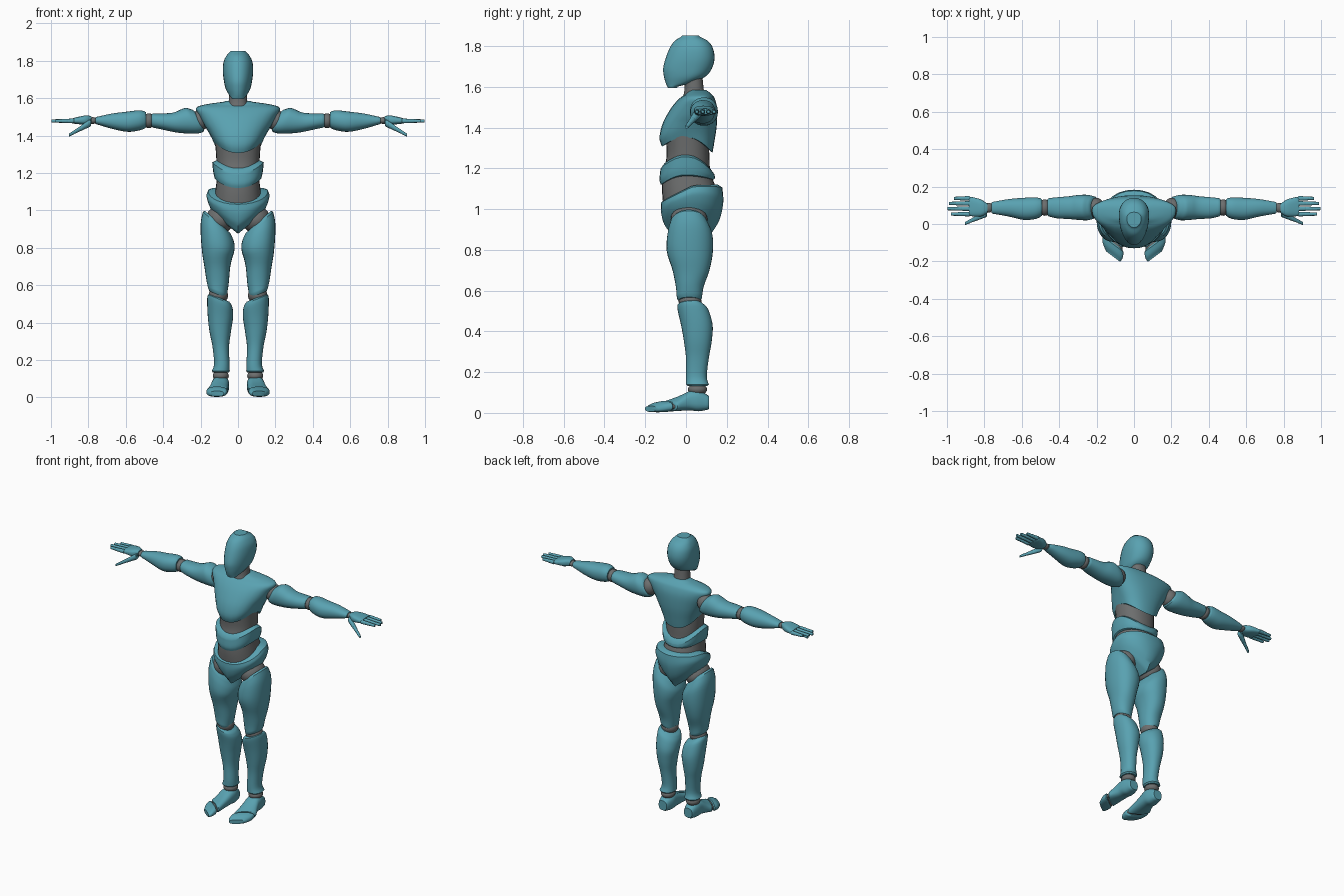
import bpy, bmesh, math
from mathutils import Vector

if "Cube" in bpy.data.objects:
    bpy.data.objects.remove(bpy.data.objects["Cube"], do_unlink=True)


def material(name, rgb):
    m = bpy.data.materials.new(name)
    m.use_nodes = True
    m.diffuse_color = (*rgb, 1)
    m.node_tree.nodes["Principled BSDF"].inputs["Base Color"].default_value = (*rgb, 1)
    return m


TEAL = material("teal_shell", (0.10, 0.36, 0.44))
GRAY = material("gray_joint", (0.15, 0.155, 0.155))
SIDES = 28
PLACE = {"x": lambda a, b, t: Vector((t, a, b)),
         "y": lambda a, b, t: Vector((a, t, b)),
         "z": lambda a, b, t: Vector((a, b, t))}


def clamp(v):
    return max(0.0, min(1.0, v))


def finish(name, bm, mat):
    bmesh.ops.recalc_face_normals(bm, faces=bm.faces)
    mesh = bpy.data.meshes.new(name)
    bm.to_mesh(mesh)
    bm.free()
    mesh.materials.append(mat)
    ob = bpy.data.objects.new(name, mesh)
    bpy.context.collection.objects.link(ob)
    bpy.ops.object.select_all(action="DESELECT")
    ob.select_set(True)
    bpy.context.view_layer.objects.active = ob
    bpy.ops.object.shade_smooth_by_angle(angle=math.radians(38))


def smooth_rows(rows, steps=4):
    """Catmull-Rom interpolation through the section rows."""
    out = []
    for i in range(len(rows) - 1):
        quad = [rows[max(i - 1, 0)], rows[i], rows[i + 1], rows[min(i + 2, len(rows) - 1)]]
        for s in range(steps):
            u = s / steps
            out.append([b + 0.5 * u * (c - a + u * (2 * a - 5 * b + 4 * c - d
                        + u * (3 * (b - c) + d - a))) for a, b, c, d in zip(*quad)])
    return out + [list(rows[-1])]


def scaled(row, k, shift):
    """An end ring, drawn in towards its centre to round the rim."""
    t, a, b, c, d = row
    p, q = (a + b) / 2, (c + d) / 2
    return [t + shift, p + (a - p) * k, p + (b - p) * k, q + (c - q) * k, q + (d - q) * k]


def loft(name, rows, axis="z", mat=TEAL, mid=0.5, power=2.2, cap=0.008, warp=None, side=1):
    """Skin of rounded sections: position, low and high of each cross axis."""
    rows = smooth_rows(rows)
    way = 1 if rows[-1][0] > rows[0][0] else -1
    rows = [scaled(rows[0], 0.86, -cap * way)] + rows + [scaled(rows[-1], 0.86, cap * way)]
    bm = bmesh.new()

    def vert(a, b, t):
        v = PLACE[axis](a, b, t)
        v = warp(v) if warp else v
        return bm.verts.new((v.x * side, v.y, v.z))

    rings, centres = [], []
    for t, a0, a1, b0, b1 in rows:
        ca, cb = (a0 + a1) / 2, b0 + (b1 - b0) * mid
        ring = []
        for i in range(SIDES):
            ang = 2 * math.pi * i / SIDES
            c, s = math.cos(ang), math.sin(ang)
            u = math.copysign(abs(c) ** (2 / power), c) * (a1 - a0) / 2
            w = math.copysign(abs(s) ** (2 / power), s) * ((b1 - cb) if s > 0 else (cb - b0))
            ring.append(vert(ca + u, cb + w, t))
        rings.append(ring)
        centres.append((ca, cb, t))
    for r, q in zip(rings, rings[1:]):
        for i in range(SIDES):
            j = (i + 1) % SIDES
            bm.faces.new((r[i], r[j], q[j], q[i]))
    for k in (0, -1):
        hub = vert(*centres[k])
        for i in range(SIDES):
            bm.faces.new((hub, rings[k][i], rings[k][(i + 1) % SIDES]))
    finish(name, bm, mat)


def torso(name, rows, **kw):
    loft(name, [(t, -w, w, f, b) for t, w, f, b in rows], **kw)


def ball(name, centre, radii, side=1):
    bm = bmesh.new()
    bmesh.ops.create_uvsphere(bm, u_segments=24, v_segments=14, radius=1)
    for v in bm.verts:
        v.co = [c + r * p for c, r, p in zip(centre, radii, v.co)]
        v.co.x *= side
    finish(name, bm, GRAY)


# Head and neck
torso("head", [(1.602, .036, -.092, -.04), (1.62, .05, -.1, .03), (1.65, .066, -.108, .095),
               (1.69, .075, -.112, .127), (1.74, .081, -.1, .14), (1.79, .078, -.08, .132),
               (1.825, .063, -.056, .108), (1.845, .045, -.025, .07)],
      mid=.62, power=2.1, cap=.007)
torso("neck", [(1.54, .056, -.02, .1), (1.58, .05, -.008, .088), (1.66, .045, -.005, .08)], mat=GRAY)


# Chest, with an arched lower rim
def chest_rim(v):
    k = clamp((1.45 - v.z) / .15)
    front, back = min(v.y, 0) / .12, max(v.y, 0) / .13
    v.z += k * (.05 - .05 * front ** 2 - .08 * back ** 2)
    return v


torso("chest", [(1.305, .122, -.118, .13), (1.36, .14, -.13, .14), (1.43, .168, -.11, .152),
                (1.50, .205, -.07, .152), (1.545, .225, -.03, .14), (1.565, .18, .0, .125),
                (1.58, .08, .012, .105)], mid=.62, warp=chest_rim, cap=.004)

# Flexible core
torso("abdomen_core", [(1.02, .13, -.112, .15), (1.1, .122, -.118, .147), (1.18, .112, -.113, .12),
                       (1.26, .115, -.095, .115), (1.36, .122, -.1, .11)], mat=GRAY)


# Waist band, thinner at the back
def waist_rim(v):
    front, back = (min(v.y, 0) / .125) ** 2, (max(v.y, 0) / .14) ** 2
    low = 1.16 - .05 * front - .02 * back
    high = 1.268 - .06 * front - .095 * back
    v.z = low + (high - low) * v.z
    return v


torso("waist_band", [(.08, .124, -.123, .135), (.4, .132, -.13, .142), (.9, .138, -.125, .14)],
      warp=waist_rim, cap=.09)


# Pelvis, cut to a V above the legs
def pelvis_rim(v):
    low = .877 + .8 * abs(v.x)
    high = 1.04 + .078 * clamp((v.y + .12) / .16)
    v.z = low + (high - low) * v.z
    return v


torso("pelvis", [(.05, .14, -.08, .13), (.3, .158, -.108, .165), (.65, .168, -.122, .183),
                 (.95, .16, -.122, .178)], warp=pelvis_rim, cap=.06)


def thigh_shear(v):
    up, down = clamp((v.z - .75) / .18), clamp((.7 - v.z) / .14)
    v.z += (v.x - .11) * (.88 * up + .4 * down)
    return v


def shin_shear(v):
    v.z += (v.x - .1) * .4 * clamp((v.z - .38) / .13)
    return v


def foot_splay(v):
    v.y += (v.x - .08) * .75 * clamp((.02 - v.y) / .12)
    return v


def shoulder_slant(v):
    v.x += (v.z - 1.48) * .5 * clamp((.33 - v.x) / .1)
    return v


def thumb_slope(v):
    reach = v.x - .8
    v.y += .052 - .48 * reach
    v.z += 1.462 - .58 * reach
    return v


for side, tag in ((1, "left_"), (-1, "right_")):
    # Leg
    ball(tag + "hip_joint", (.098, .015, .95), (.075, .09, .075), side)
    loft(tag + "thigh", [(.565, .06, .16, -.045, .078), (.62, .05, .17, -.05, .087),
                         (.70, .041, .18, -.066, .115), (.79, .022, .195, -.094, .132),
                         (.87, .018, .2, -.092, .13), (.925, .03, .188, -.078, .105)],
         warp=thigh_shear, cap=.014, side=side)
    ball(tag + "knee_joint", (.105, .02, .545), (.052, .056, .045), side)
    loft(tag + "shin", [(.14, .044, .14, .0, .112), (.18, .045, .128, .0, .102),
                        (.27, .048, .136, .0, .112), (.35, .038, .152, -.01, .126),
                        (.43, .027, .162, -.024, .131), (.50, .028, .165, -.04, .112),
                        (.525, .038, .16, -.042, .09)], warp=shin_shear, side=side)
    ball(tag + "ankle_joint", (.092, .056, .115), (.043, .047, .03), side)
    loft(tag + "foot", [(.105, .06, .128, .015, .088), (.06, .048, .138, .008, .113),
                        (.02, .048, .142, .012, .108), (-.04, .053, .152, .01, .082),
                        (-.105, .056, .164, .007, .06)], axis="y", power=2.6,
         warp=foot_splay, side=side)
    loft(tag + "toe_joint", [(-.1, .062, .158, .012, .05), (-.135, .062, .158, .012, .05)],
         axis="y", mat=GRAY, warp=foot_splay, side=side)
    loft(tag + "toe", [(-.132, .056, .168, .004, .058), (-.165, .06, .168, .003, .05),
                       (-.19, .07, .155, .004, .036)], axis="y", power=2.6,
         warp=foot_splay, side=side)

    # Arm
    ball(tag + "shoulder_joint", (.205, .085, 1.48), (.05, .055, .055), side)
    loft(tag + "upper_arm", [(.215, .03, .147, 1.42, 1.538), (.25, .02, .156, 1.41, 1.548),
                             (.3, .022, .155, 1.412, 1.538), (.35, .027, .148, 1.42, 1.522),
                             (.41, .03, .143, 1.433, 1.518), (.455, .04, .138, 1.442, 1.518)],
         axis="x", warp=shoulder_slant, side=side)
    ball(tag + "elbow_joint", (.477, .088, 1.479), (.032, .044, .04), side)
    loft(tag + "forearm", [(.5, .038, .138, 1.437, 1.53), (.53, .026, .142, 1.427, 1.535),
                           (.59, .022, .14, 1.42, 1.528), (.67, .04, .133, 1.435, 1.518),
                           (.755, .055, .118, 1.46, 1.5)], axis="x", side=side)
    ball(tag + "wrist_joint", (.777, .087, 1.48), (.025, .026, .018), side)

    # Hand, fingers and thumb
    loft(tag + "palm", [(.79, .055, .113, 1.463, 1.505), (.82, .04, .132, 1.458, 1.507),
                        (.875, .042, .146, 1.463, 1.495)], axis="x", power=2.8, side=side)
    for finger, y, tip in (("index", .053, .978), ("middle", .082, .998),
                           ("ring", .11, .99), ("little", .137, .963)):
        step = (tip - .882) / 3
        for n in range(3):
            x, r = .882 + n * step, .0125 - .0015 * n
            loft(f"{tag}{finger}_finger_{n + 1}",
                 [(x, y - r, y + r, 1.478 - r, 1.478 + r),
                  (x + step - .004, y - r * .9, y + r * .9, 1.478 - r * .9, 1.478 + r * .9)],
                 axis="x", cap=.004, side=side)
    for n, (x0, x1, r) in enumerate(((.79, .838, .02), (.842, .872, .014), (.876, .9, .011))):
        loft(f"{tag}thumb_{n + 1}", [(x0, -r, r, -r, r), (x1, -r * .75, r * .75, -r * .75, r * .75)],
             axis="x", cap=.004, warp=thumb_slope, side=side)
